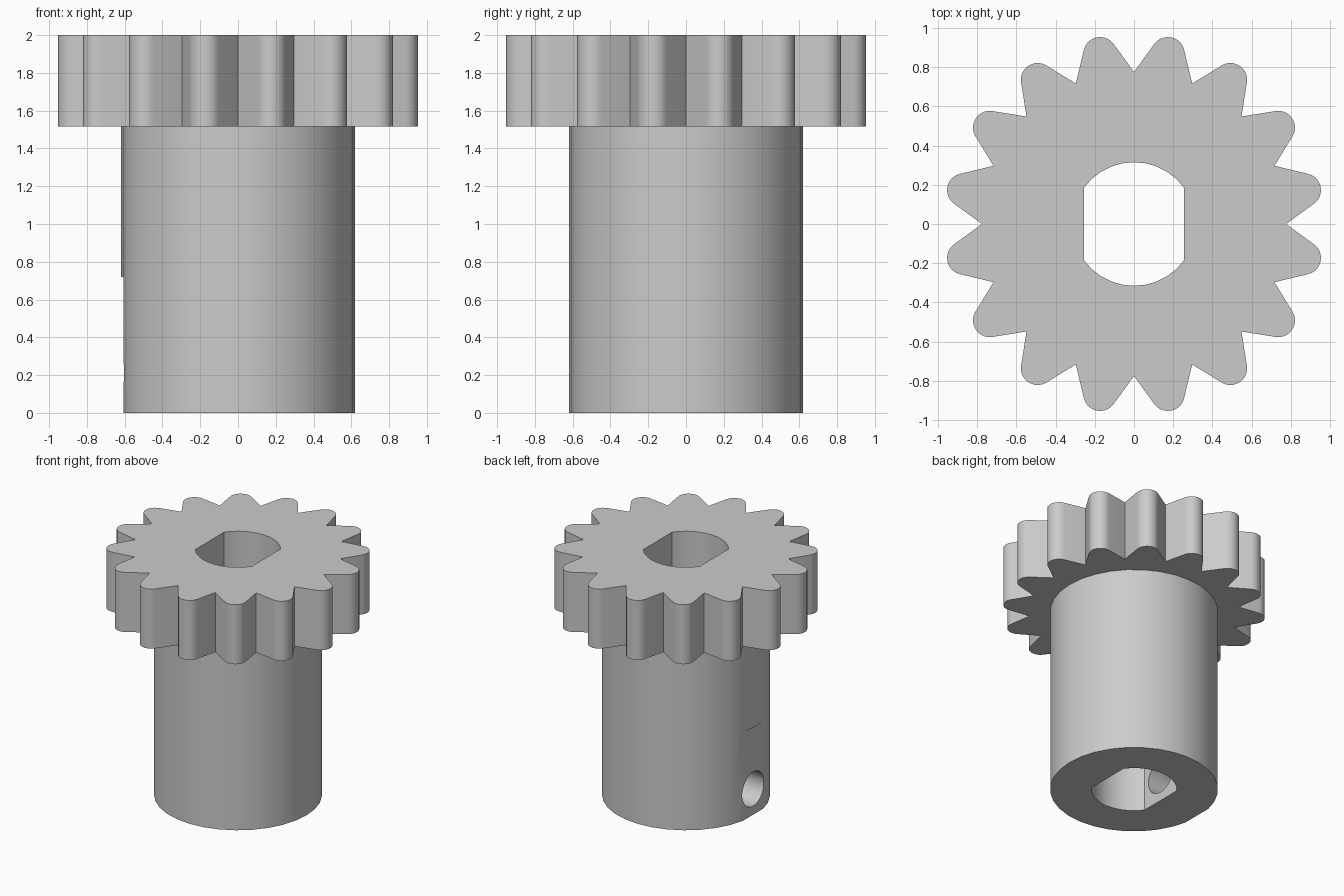
import bpy, bmesh, math
from math import sin, cos, pi, radians

if "Cube" in bpy.data.objects:
    bpy.data.objects.remove(bpy.data.objects["Cube"])

grey = bpy.data.materials.new("plain grey")
grey.use_nodes = True
grey.diffuse_color = (0.6, 0.6, 0.6, 1)
grey.node_tree.nodes["Principled BSDF"].inputs["Base Color"].default_value = (0.6, 0.6, 0.6, 1)


def prism(name, outline, z0, z1):
    """Extrude a flat outline upward."""
    bm = bmesh.new()
    face = bm.faces.new([bm.verts.new((x, y, z0)) for x, y in outline])
    top = bmesh.ops.extrude_face_region(bm, geom=[face])["geom"]
    bmesh.ops.translate(bm, vec=(0, 0, z1 - z0), verts=[v for v in top if isinstance(v, bmesh.types.BMVert)])
    bmesh.ops.recalc_face_normals(bm, faces=bm.faces)
    mesh = bpy.data.meshes.new(name)
    bm.to_mesh(mesh)
    bm.free()
    mesh.materials.append(grey)
    obj = bpy.data.objects.new(name, mesh)
    bpy.context.collection.objects.link(obj)
    return obj


def circle(r, n):
    return [(r * cos(2 * pi * i / n), r * sin(2 * pi * i / n)) for i in range(n)]


def cut(obj, cutter):
    mod = obj.modifiers.new("cut", "BOOLEAN")
    mod.operation = "DIFFERENCE"
    mod.solver = "EXACT"
    mod.object = cutter
    cutter.hide_render = True
    cutter.hide_set(True)


# Gear outline: straight flanks with round tips
teeth, root, tip_centre, tip_r, sweep = 16, 0.775, 0.885, 0.085, radians(65.3)
outline = []
for t in range(teeth):
    valley = 2 * pi * t / teeth
    axis = valley + pi / teeth
    outline.append((root * cos(valley), root * sin(valley)))
    for k in range(11):
        a = axis + sweep * (k / 5 - 1)
        outline.append((tip_centre * cos(axis) + tip_r * cos(a), tip_centre * sin(axis) + tip_r * sin(a)))
gear = prism("gear_wheel", outline, 1.515, 2)

# Hub
hub = prism("hub", circle(0.62, 32), 0, 1.515)

# Bore with two flats
half_angle = math.acos(0.255 / 0.315)
arc = [half_angle + (pi - 2 * half_angle) * i / 10 for i in range(11)]
bore = [(0.315 * cos(a), 0.315 * sin(a)) for a in arc]
bore += [(-x, -y) for x, y in bore]
bore_cutter = prism("bore_cutter", bore, -0.1, 2.1)

# Shallow flat and set screw hole on one side of the hub
flat_cutter = prism("flat_cutter", [(-0.8, -0.3), (-0.605, -0.3), (-0.605, 0.3), (-0.8, 0.3)], -0.1, 0.72)
screw_cutter = prism("screw_hole_cutter", circle(0.14, 24), 0, 0.8)
screw_cutter.rotation_euler = (0, -pi / 2, 0)
screw_cutter.location = (0, 0, 0.21)

cut(gear, bore_cutter)
for cutter in (bore_cutter, flat_cutter, screw_cutter):
    cut(hub, cutter)

for obj in (gear, hub):
    bpy.ops.object.select_all(action="DESELECT")
    obj.select_set(True)
    bpy.context.view_layer.objects.active = obj
    for mod in list(obj.modifiers):
        bpy.ops.object.modifier_apply(modifier=mod.name)
    bpy.ops.object.shade_smooth_by_angle(angle=radians(30))
